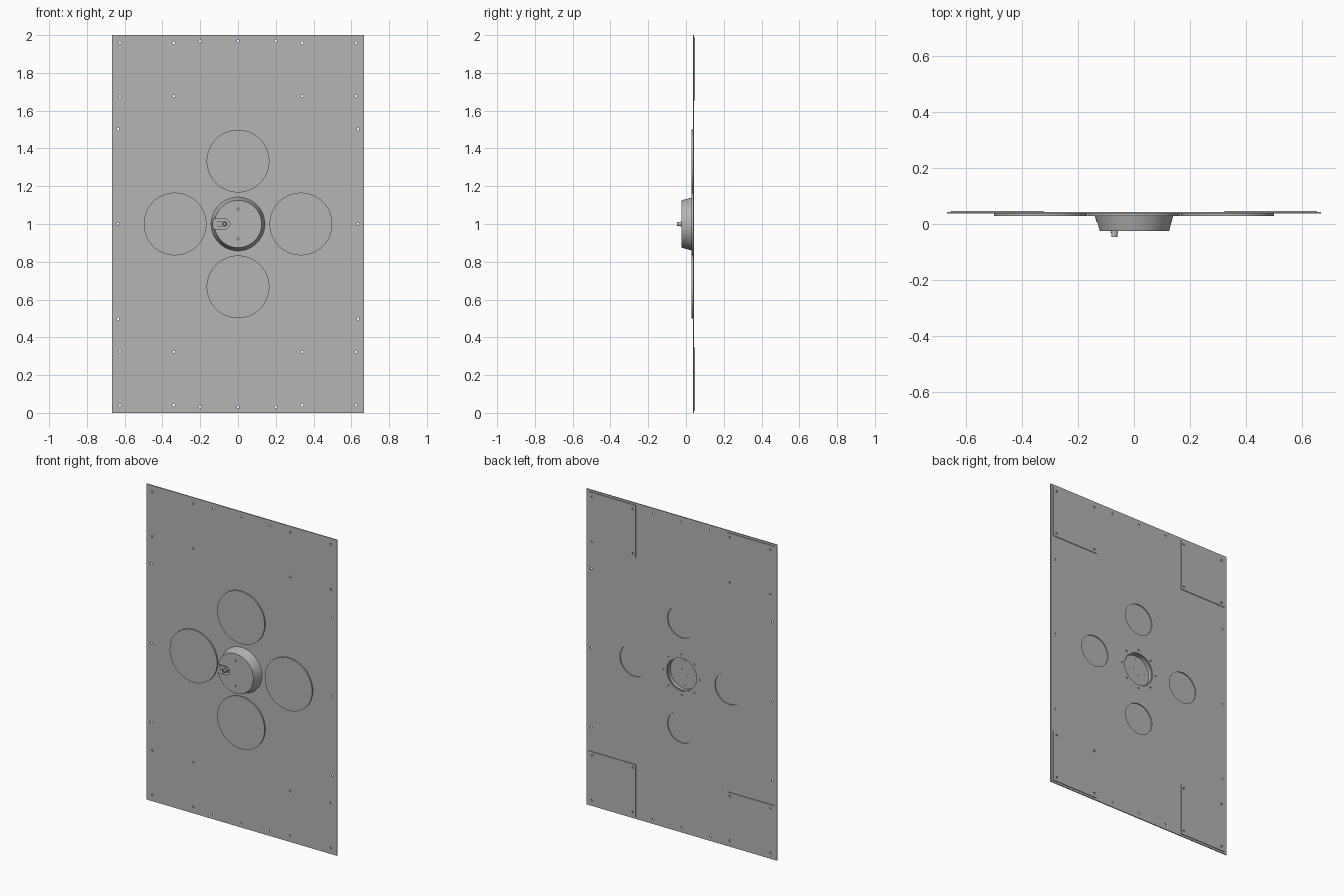
import bpy, bmesh, math
from mathutils import Matrix, Vector

cube = bpy.data.objects.get("Cube")
if cube:
    bpy.data.objects.remove(cube, do_unlink=True)

grey = bpy.data.materials.new("sheet metal grey")
grey.use_nodes = True
COLOUR = (0.46, 0.46, 0.46, 1)
grey.diffuse_color = COLOUR
grey.node_tree.nodes["Principled BSDF"].inputs["Base Color"].default_value = COLOUR

MID = 1.0                                  # height of the panel centre
PANEL_FRONT, PANEL_BACK = 0.037, 0.043


def add_disc(bm, x, z, front, back, r_front, r_back=None, sides=64):
    """Cylinder or cone along y."""
    place = Matrix.Translation((x, (front + back) / 2, z)) @ Matrix.Rotation(math.pi / 2, 4, 'X')
    bmesh.ops.create_cone(bm, cap_ends=True, segments=sides, radius1=r_back or r_front,
                          radius2=r_front, depth=back - front, matrix=place)


def add_box(bm, x0, x1, front, back, z0, z1):
    size = Vector((x1 - x0, back - front, z1 - z0))
    centre = ((x0 + x1) / 2, (front + back) / 2, (z0 + z1) / 2)
    bmesh.ops.create_cube(bm, size=1, matrix=Matrix.Translation(centre) @ Matrix.Diagonal(size).to_4x4())


def make(name, bm):
    bmesh.ops.recalc_face_normals(bm, faces=bm.faces)
    mesh = bpy.data.meshes.new(name)
    bm.to_mesh(mesh)
    bm.free()
    mesh.materials.append(grey)
    obj = bpy.data.objects.new(name, mesh)
    bpy.context.collection.objects.link(obj)
    return obj


def activate(obj):
    bpy.ops.object.select_all(action='DESELECT')
    obj.select_set(True)
    bpy.context.view_layer.objects.active = obj


def smooth(obj):
    activate(obj)
    bpy.ops.object.shade_smooth_by_angle(angle=math.radians(30))


def cut(obj, bm):
    """Subtract the shapes in bm from obj."""
    cutter = make("cutter", bm)
    cutter.hide_render = True
    mod = obj.modifiers.new("cut", 'BOOLEAN')
    mod.object, mod.operation, mod.solver = cutter, 'DIFFERENCE', 'EXACT'
    activate(obj)
    bpy.ops.object.modifier_apply(modifier=mod.name)
    bpy.data.objects.remove(cutter, do_unlink=True)


# Fixing holes, one quadrant mirrored to the other three
quadrant = [(0.625, 0.96), (0.34, 0.96), (0.2, 0.968), (0, 0.968),
            (0.625, 0.677), (0.34, 0.677), (0.635, 0.502), (0.635, 0)]
holes = {(sx * x, MID + sz * z) for x, z in quadrant for sx in (1, -1) for sz in (1, -1)}
disc_centres = [(0, MID + 0.333), (0, MID - 0.333), (0.333, MID), (-0.333, MID)]


def fixing_cutters():
    bm = bmesh.new()
    for x, z in sorted(holes):
        add_disc(bm, x, z, 0, 0.1, 0.0065, sides=12)
    return bm


# Main panel with fixing holes, disc windows and central opening
bm = bmesh.new()
add_box(bm, -0.667, 0.667, PANEL_FRONT, PANEL_BACK, 0, 2)
panel = make("main_panel", bm)
bm = fixing_cutters()
for x, z in disc_centres:
    add_disc(bm, x, z, 0, 0.1, 0.1)
add_disc(bm, 0, MID, 0, 0.1, 0.105)
for i in range(8):
    a = math.tau * i / 8
    add_disc(bm, 0.128 * math.cos(a), MID + 0.128 * math.sin(a), 0, 0.1, 0.005, sides=12)
cut(panel, bm)
smooth(panel)

# Corner reinforcement plates on the back
for side, sx in (("left", 1), ("right", -1)):
    for level, sz in (("upper", 1), ("lower", -1)):
        xs = sorted((sx * 0.322, sx * 0.652))
        zs = sorted((MID + sz * 0.655, MID + sz * 0.987))
        bm = bmesh.new()
        add_box(bm, *xs, PANEL_BACK, 0.047, *zs)
        plate = make(f"{level}_{side}_corner_plate", bm)
        cut(plate, fixing_cutters())
        smooth(plate)

# Four round cover discs on the front
for name, (x, z) in zip(("upper", "lower", "left", "right"), disc_centres):
    bm = bmesh.new()
    add_disc(bm, x, z, 0.029, PANEL_FRONT, 0.166)
    smooth(make(f"{name}_cover_disc", bm))

# Central tapered housing with a cable slot, screw holes and a rear pocket
bm = bmesh.new()
add_disc(bm, 0, MID, -0.025, PANEL_FRONT, 0.125, 0.142, sides=96)
housing = make("central_housing", bm)
PORT = -0.07
bm = bmesh.new()
add_disc(bm, PORT, MID, -0.1, 0.008, 0.027, sides=32)
cut(housing, bm)
bm = bmesh.new()
add_box(bm, -0.2, PORT, -0.1, 0.008, MID - 0.027, MID + 0.027)
cut(housing, bm)
bm = bmesh.new()
add_disc(bm, 0, MID, 0.014, 0.1, 0.1)
for s in (1, -1):
    add_disc(bm, 0, MID + s * 0.08, -0.1, -0.01, 0.005, sides=12)
cut(housing, bm)
smooth(housing)

# Rear screw heads inside the pocket
bm = bmesh.new()
for x, z in ((0, 0.08), (0, -0.08), (PORT, 0), (0.02, 0.02), (-0.02, -0.02)):
    add_disc(bm, x, MID + z, 0.012, 0.016, 0.005, sides=12)
smooth(make("pocket_screws", bm))

# Threaded socket standing in the slot
bm = bmesh.new()
add_disc(bm, PORT, MID, -0.047, 0.009, 0.011, sides=24)
for i in range(4):
    front = -0.044 + i * 0.006
    add_disc(bm, PORT, MID, front, front + 0.004, 0.0135, sides=24)
socket = make("threaded_socket", bm)
bm = bmesh.new()
add_disc(bm, PORT, MID, -0.1, -0.035, 0.006, sides=16)
cut(socket, bm)
smooth(socket)

# Small cable clamp beside the socket
bm = bmesh.new()
add_box(bm, -0.108, -0.083, -0.004, 0.009, MID - 0.012, MID + 0.012)
add_box(bm, -0.126, -0.108, 0.002, 0.009, MID - 0.006, MID + 0.006)
make("cable_clamp", bm)
